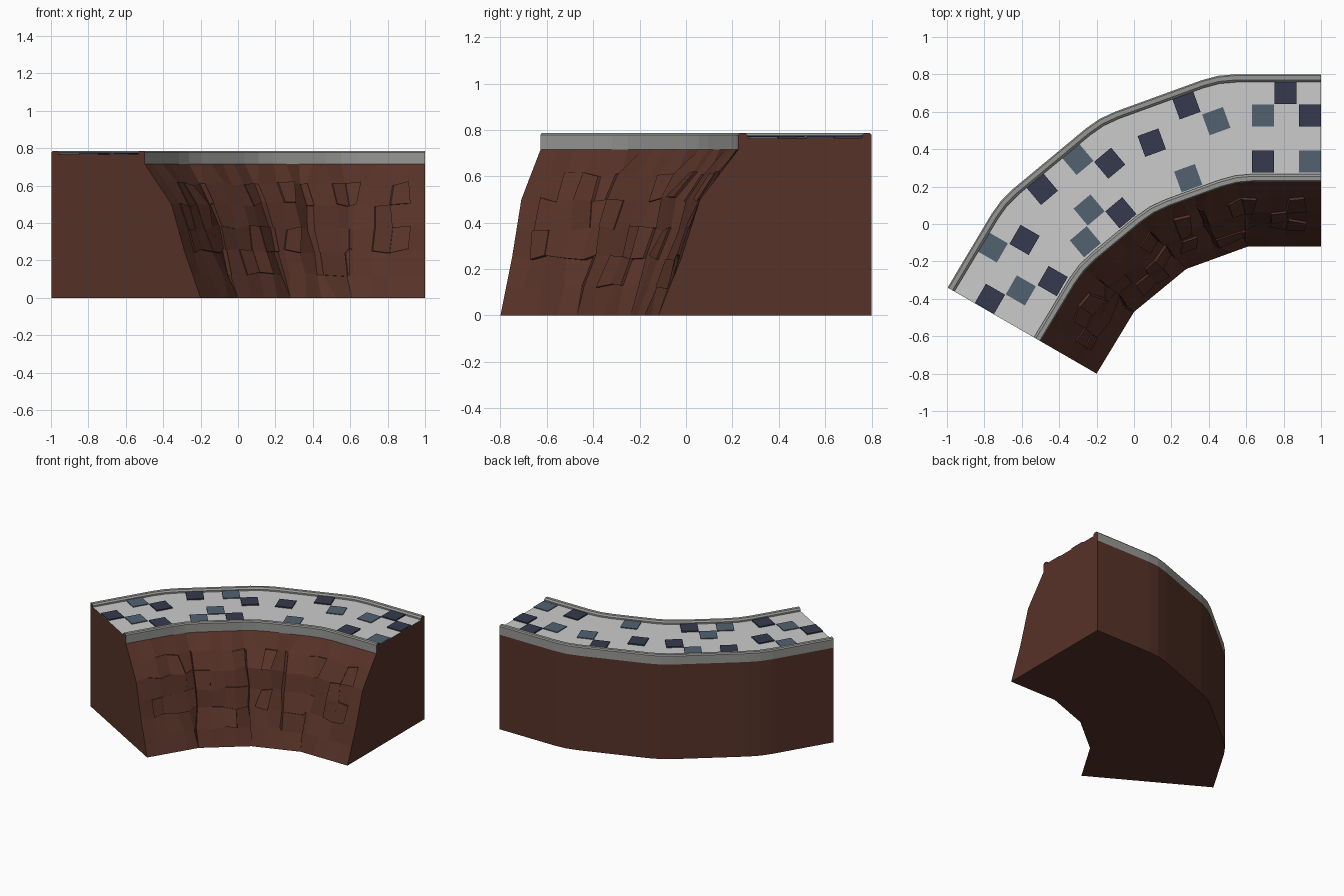
import bpy, bmesh, math, random
from mathutils import Vector, Matrix

random.seed(4)
cube = bpy.data.objects.get("Cube")
if cube:
    bpy.data.objects.remove(cube)


def material(name, rgb):
    m = bpy.data.materials.new(name)
    m.use_nodes = True
    m.diffuse_color = (*rgb, 1)
    m.node_tree.nodes["Principled BSDF"].inputs["Base Color"].default_value = (*rgb, 1)
    return m


ROCK = material("brown rock", (0.094, 0.032, 0.021))
STONE = material("grey kerb stone", (0.31, 0.31, 0.30))
PALE = material("pale paving", (0.60, 0.60, 0.60))
NAVY = material("navy tile", (0.036, 0.042, 0.075))
SLATE = material("slate tile", (0.084, 0.122, 0.160))

# Foot line of the cliff, with the outward (back) angle at each corner
FOOT = [(-0.2, -0.8), (0, -0.47), (0.28, -0.24), (0.61, -0.12), (1, -0.12)]
ANGLES = [150, 140, 120, 100, 90]
DEPTH = 0.92


def path(d, cuts):
    """Foot line moved back by d, with softened corners and cut straights."""
    nodes = []
    for i, (p, a) in enumerate(zip(FOOT, ANGLES)):
        a = math.radians(a)
        grow = 1 / math.cos(math.radians(10)) if 0 < i < 4 else 1
        nodes.append(Vector(p) + d * grow * Vector((math.cos(a), math.sin(a))))
    c = 0.09 * min(1, d / 0.3)
    groups = [[nodes[0]]]
    for a, b, e in zip(nodes, nodes[1:], nodes[2:]):
        p, q = b + (a - b).normalized() * c, b + (e - b).normalized() * c
        groups.append([p, (p + 2 * b + q) / 4, q])
    groups.append([nodes[-1]])
    pts = list(groups[0])
    for g in groups[1:]:
        start = pts[-1]
        pts += [start.lerp(g[0], k / cuts) for k in range(1, cuts)] + g
    return pts


def finish(bm, name, mats):
    bmesh.ops.recalc_face_normals(bm, faces=bm.faces)
    mesh = bpy.data.meshes.new(name)
    bm.to_mesh(mesh)
    bm.free()
    for m in mats:
        mesh.materials.append(m)
    ob = bpy.data.objects.new(name, mesh)
    bpy.context.collection.objects.link(ob)
    return ob


def sweep(profile, cuts=1):
    """Closed (depth, height) profile along the bend; end caps use slot 1."""
    bm = bmesh.new()
    rows = [[bm.verts.new((p.x, p.y, z)) for p in path(d, cuts)] for d, z in profile]
    for r, row in enumerate(rows):
        nxt = rows[(r + 1) % len(rows)]
        for k in range(len(row) - 1):
            bm.faces.new((row[k], row[k + 1], nxt[k + 1], nxt[k]))
    for end in (0, -1):
        bm.faces.new([row[end] for row in rows]).material_index = 1
    return bm, rows


# Cliff body: sloping rock front, plain back, base and ends
slope = [(0, 0), (0.1, 0.25), (0.18, 0.5), (0.345, 0.715)]
front = []
for (d0, z0), (d1, z1) in zip(slope, slope[1:]):
    front += [(d0 + (d1 - d0) * t / 2, z0 + (z1 - z0) * t / 2) for t in range(2)]
front.append(slope[-1])
back = [(0.36, 0.715), (0.36, 0.75), (0.9, 0.75), (0.9, 0.715), (DEPTH, 0.715), (DEPTH, 0)]
bm, rows = sweep(front + back, cuts=4)
last = len(rows[0]) - 1
cliff_rows = rows[1:len(front) - 1]

# Rough facets
for row in cliff_rows:
    for v in row[1:last]:
        v.co += Vector((random.uniform(-1, 1), random.uniform(-1, 1), random.uniform(-1, 1))) * 0.013
# Narrow cracks running up the rock
for k in (5, 10, 14):
    for row in cliff_rows:
        row[k + 1].co = row[k + 1].co.lerp(row[k].co, 0.75)
        row[k].co += Vector((-0.014, 0.028, 0))
# Blocky ledges standing out of the rock
inner = {v for row in cliff_rows for v in row[1:last]}
blocks = [f for f in bm.faces if all(v in inner for v in f.verts) and random.random() < 0.35]
bm.normal_update()
for f in bmesh.ops.extrude_discrete_faces(bm, faces=blocks)["faces"]:
    out = Vector((0.5, -0.85, 0.15)) * random.uniform(0.004, 0.016)
    for v in f.verts:
        v.co += out
finish(bm, "cliff_body", [ROCK, ROCK])

# Walkway slab
bm, _ = sweep([(0.37, 0.74), (0.37, 0.765), (0.9, 0.765), (0.9, 0.74)])
finish(bm, "walkway", [PALE, ROCK])

# Kerbs along both edges, with chamfered tops
kerb = [(0, 0.715), (0, 0.778), (0.007, 0.786), (0.03, 0.786), (0.042, 0.776), (0.042, 0.715)]
for name, edge, side in (("front_kerb", 0.345, 1), ("back_kerb", DEPTH, -1)):
    bm, _ = sweep([(edge + side * d, z) for d, z in kerb])
    finish(bm, name, [STONE, ROCK])

# Paving tiles, grouped by the turn of each straight
TILES = {
    0: ([(0.81, 0.70), (0.94, 0.58), (0.69, 0.335)], [(0.69, 0.58), (0.94, 0.335)]),
    20: ([(0.28, 0.635), (0.095, 0.435)], [(0.44, 0.55), (0.29, 0.245)]),
    40: ([(-0.13, 0.325), (-0.49, 0.185), (-0.07, 0.06)],
         [(-0.30, 0.345), (-0.24, 0.075), (-0.26, -0.095)]),
    60: ([(-0.585, -0.085), (-0.77, -0.40), (-0.435, -0.305)],
         [(-0.755, -0.125), (-0.605, -0.355)]),
}
for slot, (name, mat, top) in enumerate((("navy_tiles", NAVY, 0.774), ("slate_tiles", SLATE, 0.771))):
    bm = bmesh.new()
    for turn, groups in TILES.items():
        for x, y in groups[slot]:
            low = 0.763
            place = (Matrix.Translation((x, y, (top + low) / 2))
                     @ Matrix.Rotation(math.radians(turn), 4, "Z")
                     @ Matrix.Diagonal((0.118, 0.118, top - low, 1)))
            bmesh.ops.create_cube(bm, size=1, matrix=place)
    finish(bm, name, [mat])
